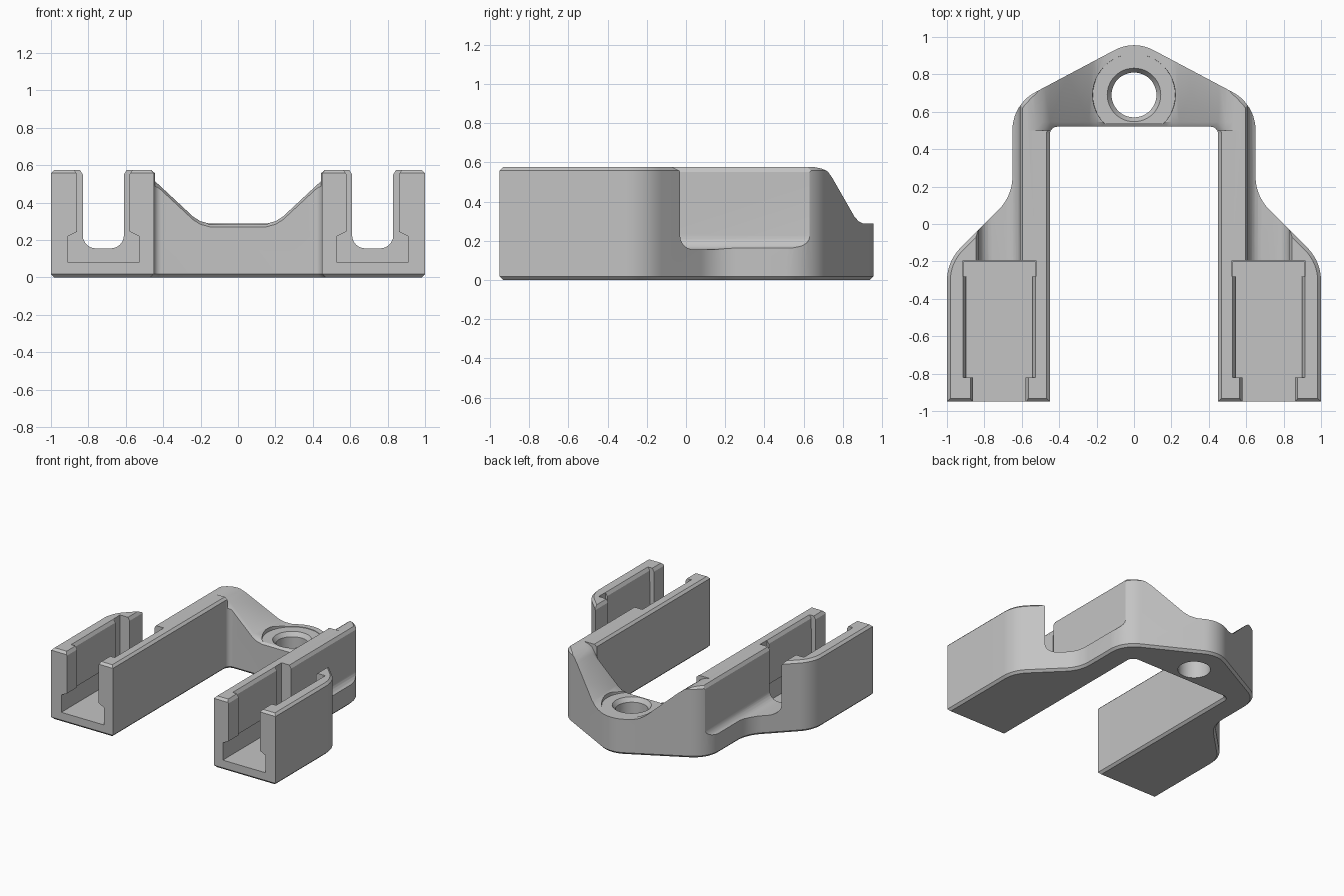
import bpy, bmesh, math
from mathutils import Vector

if "Cube" in bpy.data.objects:
    bpy.data.objects.remove(bpy.data.objects["Cube"], do_unlink=True)

SLOT_X = 0.72      # centre line of each side channel
TOP = 0.575

grey = bpy.data.materials.new("plain grey")
grey.diffuse_color = (0.55, 0.55, 0.55, 1)
grey.use_nodes = True
grey.node_tree.nodes["Principled BSDF"].inputs["Base Color"].default_value = (0.55, 0.55, 0.55, 1)


def round_corner(prev, corner, nxt, radius, steps=10):
    """Points of a circular arc that replaces a corner."""
    c = Vector(corner)
    a, b = (Vector(prev) - c).normalized(), (Vector(nxt) - c).normalized()
    if radius == 0:
        return [c]
    half = a.angle(b) / 2
    centre = c + (a + b).normalized() * radius / math.sin(half)
    start = c + a * radius / math.tan(half) - centre
    end = c + b * radius / math.tan(half) - centre
    turn = math.atan2(start.x * end.y - start.y * end.x, start.dot(end))
    pts = []
    for i in range(steps + 1):
        t = turn * i / steps
        pts.append(centre + Vector((start.x * math.cos(t) - start.y * math.sin(t),
                                    start.x * math.sin(t) + start.y * math.cos(t))))
    return pts


def loft(name, sections, chamfer=0):
    """Closed solid through matching rings of points."""
    bm = bmesh.new()
    rings = [[bm.verts.new(p) for p in s] for s in sections]
    n = len(rings[0])
    caps = [bm.faces.new(rings[0]), bm.faces.new(rings[-1])]
    for lo, hi in zip(rings, rings[1:]):
        for i in range(n):
            j = (i + 1) % n
            bm.faces.new((lo[i], lo[j], hi[j], hi[i]))
    bmesh.ops.recalc_face_normals(bm, faces=bm.faces)
    if chamfer:
        rim = [e for f in caps for e in f.edges]
        bmesh.ops.bevel(bm, geom=rim, offset=chamfer, segments=1,
                        affect='EDGES', clamp_overlap=False)
    else:
        bmesh.ops.triangulate(bm, faces=bm.faces)
    mesh = bpy.data.meshes.new(name)
    bm.to_mesh(mesh)
    bm.free()
    obj = bpy.data.objects.new(name, mesh)
    bpy.context.collection.objects.link(obj)
    return obj


def cut(target, cutter):
    """Subtract the cutter and throw it away."""
    cutter.hide_render = True
    mod = target.modifiers.new("cut", 'BOOLEAN')
    mod.operation = 'DIFFERENCE'
    mod.solver = 'EXACT'
    mod.object = cutter
    bpy.context.view_layer.objects.active = target
    bpy.ops.object.modifier_apply(modifier=mod.name)
    bpy.data.objects.remove(cutter, do_unlink=True)


def channel(name, half, y0, y1):
    """Channel cutter from (half width, height) points, one on each side."""
    for side in (-1, 1):
        ring = [(w, z) for w, z in half] + [(-w, z) for w, z in reversed(half)]
        cut(body, loft(name, [[(side * SLOT_X + w, y, z) for w, z in ring] for y in (y0, y1)]))


def disc(radius, z, steps=48):
    return [(radius * math.cos(math.tau * i / steps),
             0.69 + radius * math.sin(math.tau * i / steps), z) for i in range(steps)]


# Body: rounded U-shaped plan with chamfered rims
corners = [(0.45, 0.52, 0.04), (0.45, -0.95, 0), (1, -0.95, 0), (1, -0.2, 0.25),
           (0.65, 0.15, 0.25), (0.65, 0.64, 0.23), (0, 0.985, 0.22)]
corners += [(-x, y, r) for x, y, r in reversed(corners[:-1])]
plan = []
for i, (x, y, r) in enumerate(corners):
    before, after = corners[i - 1][:2], corners[(i + 1) % len(corners)][:2]
    plan += round_corner(before, (x, y), after, r)
body = loft("bracket_body", [[(p.x, p.y, z) for p in plan] for z in (0, TOP)], chamfer=0.018)
body.data.materials.append(grey)

# Rear bridge: swept-down saddle with a chamfered front edge
saddle = [(0.6, 0.62), (0.58, 0.578), (0.53, 0.568), (0.49, 0.55), (0.45, 0.52),
          (0.24, 0.325), (0.2, 0.3), (0.15, 0.287)]
saddle += [(-x, z) for x, z in reversed(saddle)]
front = [(x, 0.5, z - (0.03 if abs(x) < 0.46 else 0)) for x, z in saddle]
cut(body, loft("saddle_cutter", [front] + [[(x, y, z) for x, z in saddle] for y in (0.545, 1.1)]))

# Flat round seat and countersunk hole
cut(body, loft("seat_cutter", [disc(0.22, 0.283), disc(0.24, 0.7)]))
cut(body, loft("hole_cutter", [disc(0.12, -0.1), disc(0.12, 0.25), disc(0.155, 0.3)]))

# Side channels: floor, front lips, middle recess, rear groove
channel("floor_cutter", [(0.19, 0.08), (0.19, 0.22), (0.13, 0.25)], -1.1, -0.2)
channel("front_cutter", [(0.14, 0.12), (0.14, 0.55), (0.17, 0.6)], -1.1, -0.8)
channel("middle_cutter", [(0.175, 0.12), (0.178, 0.55), (0.21, 0.6)], -0.82, -0.26)
channel("groove_cutter", [(0.195, 0.1), (0.195, 0.6)], -0.28, -0.195)

# Rounded passage through the rear wall and along the arm's outer side
passage = [(0.04 + 0.07 * math.sin(a), 0.225 - 0.07 * math.cos(a))
           for a in [math.pi / 2 * i / 6 for i in range(7)]]
channel("passage_cutter", passage + [(0.11, 0.55), (0.14, 0.6)], -0.24, 0.75)

# Smooth curved walls, crisp edges
bpy.ops.object.select_all(action='DESELECT')
body.select_set(True)
bpy.context.view_layer.objects.active = body
bpy.ops.object.shade_smooth_by_angle(angle=math.radians(30))
